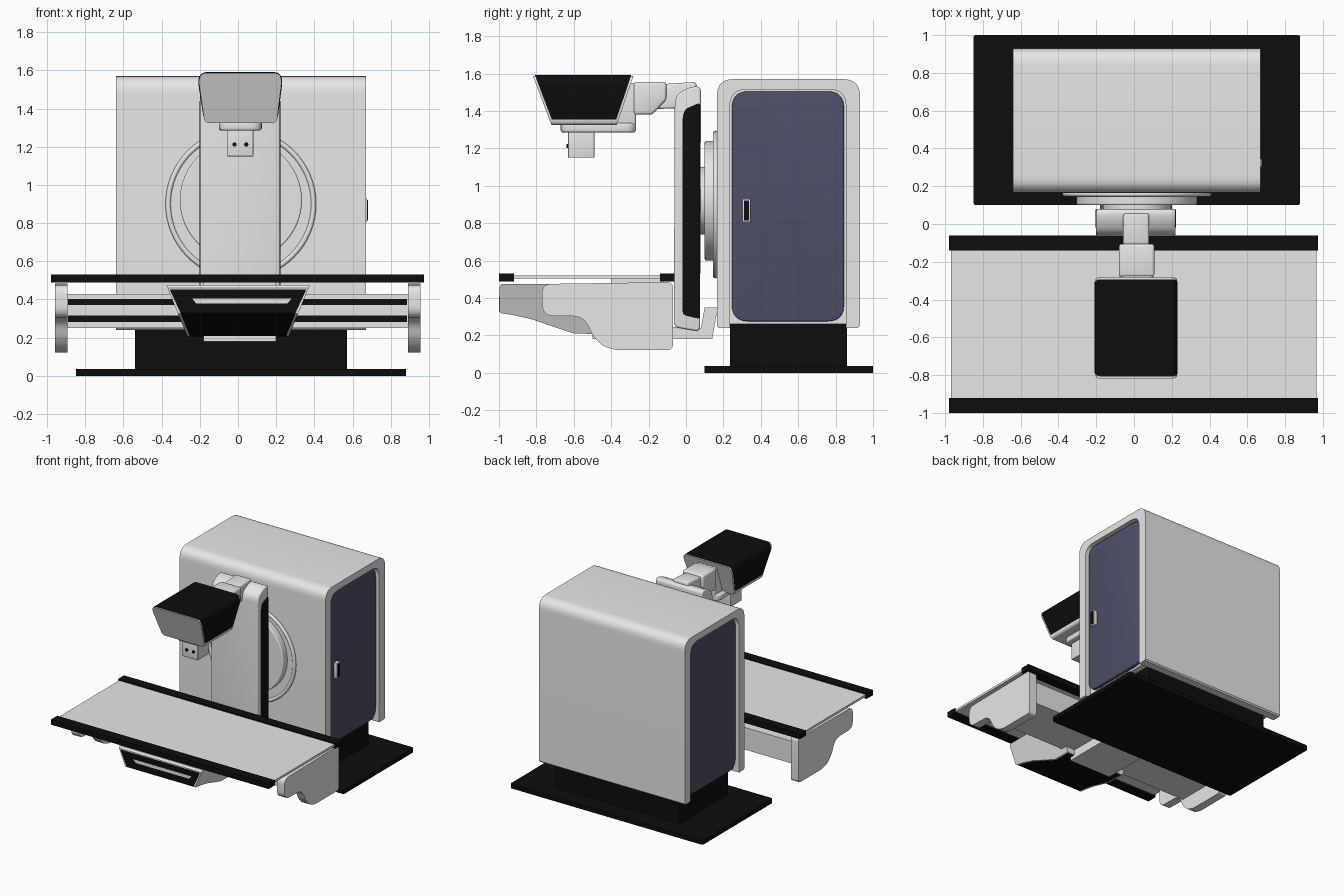
import bpy, bmesh, math
from mathutils import Vector

cube = bpy.data.objects.get("Cube")
if cube:
    bpy.data.objects.remove(cube, do_unlink=True)


def material(name, rgb):
    m = bpy.data.materials.new(name)
    m.use_nodes = True
    m.diffuse_color = (*rgb, 1)
    m.node_tree.nodes["Principled BSDF"].inputs["Base Color"].default_value = (*rgb, 1)
    return m


LIGHT = material("light grey", (0.8, 0.8, 0.8))
BLACK = material("black", (0.004, 0.004, 0.004))
BLUE = material("slate blue", (0.08, 0.08, 0.14))


def fillet(pts, r, steps=5):
    """Round every corner of a closed 2D outline."""
    out = []
    for i, p in enumerate(pts):
        p, a, b = Vector(p), Vector(pts[i - 1]), Vector(pts[(i + 1) % len(pts)])
        s = p + (a - p).normalized() * min(r, (a - p).length * 0.49)
        e = p + (b - p).normalized() * min(r, (b - p).length * 0.49)
        for k in range(steps + 1):
            t = k / steps
            out.append(s * (1 - t) ** 2 + p * 2 * t * (1 - t) + e * t * t)
    return out


def rect(a0, a1, b0, b1):
    return [(a0, b0), (a1, b0), (a1, b1), (a0, b1)]


def finish(name, bm, mats):
    bmesh.ops.recalc_face_normals(bm, faces=bm.faces)
    mesh = bpy.data.meshes.new(name)
    bm.to_mesh(mesh)
    bm.free()
    ob = bpy.data.objects.new(name, mesh)
    bpy.context.collection.objects.link(ob)
    for m in mats:
        mesh.materials.append(m)
    bpy.ops.object.select_all(action="DESELECT")
    ob.select_set(True)
    bpy.context.view_layer.objects.active = ob
    bpy.ops.object.shade_smooth_by_angle(angle=math.radians(35))
    return ob


def prism(name, axis, pts, lo, hi, mat, r=0, bevel=0, warp=None, paint=None, inset=0):
    """Extrude a 2D outline along an axis; paint picks faces for the black slot."""
    place = {"x": lambda p, d: (d, p[0], p[1]),
             "y": lambda p, d: (p[0], d, p[1]),
             "z": lambda p, d: (p[0], p[1], d)}[axis]
    outline = fillet(pts, r) if r else pts
    bm = bmesh.new()
    ends = [[bm.verts.new(place(p, d)) for p in outline] for d in (lo, hi)]
    caps = [bm.faces.new(e) for e in ends]
    n = len(outline)
    for i in range(n):
        j = (i + 1) % n
        bm.faces.new((ends[0][i], ends[0][j], ends[1][j], ends[1][i]))
    if warp:
        for v in bm.verts:
            v.co = warp(v.co)
    bmesh.ops.recalc_face_normals(bm, faces=bm.faces)
    if bevel:
        edges = bm.edges if not r else {e for c in caps for e in c.edges}
        bmesh.ops.bevel(bm, geom=list(edges), offset=bevel, segments=3,
                        profile=0.5, affect="EDGES", clamp_overlap=True)
    if paint:
        chosen = [f for f in bm.faces if paint(f.normal)]
        if inset:
            bmesh.ops.inset_region(bm, faces=chosen, thickness=inset)
        for f in chosen:
            f.material_index = 1
    return finish(name, bm, [mat, BLACK])


def box(name, x, y, z, mat, bevel=0):
    return prism(name, "x", rect(*y, *z), *x, mat, bevel=bevel)


def disc(name, cx, cz, radius, y0, y1, mat, bevel=0, n=64):
    pts = [(cx + radius * math.cos(2 * math.pi * i / n),
            cz + radius * math.sin(2 * math.pi * i / n)) for i in range(n)]
    ob = prism(name, "y", pts, y0, y1, mat)
    if bevel:
        m = ob.modifiers.new("rim", "BEVEL")
        m.width, m.segments = bevel, 3
    return ob


# Floor plate and pedestal
prism("base_plate", "z", rect(-0.85, 0.88, 0.1, 1.0), 0, 0.035, BLACK, r=0.015)
box("pedestal", (-0.54, 0.57), (0.235, 0.86), (0.03, 0.29), BLACK)

# Cabinet: an arched shell around a core, with a recessed door at each end
arch = fillet([(0.165, 0.24), (0.165, 1.57), (0.93, 1.57), (0.93, 0.24)], 0.09, 8)
hollow = fillet([(0.855, 0.24), (0.855, 1.515), (0.235, 1.515), (0.235, 0.24)], 0.09, 8)
k = 9  # points per rounded corner; the feet stay nearly square
arch = [(0.165, 0.25), (0.175, 0.24)][::-1] + arch[k:3 * k] + [(0.93, 0.25), (0.92, 0.24)]
hollow = [(0.855, 0.24)] + hollow[k:3 * k] + [(0.235, 0.24)]
prism("cabinet_shell", "x", arch + hollow, -0.64, 0.67, LIGHT)
box("cabinet_core", (-0.59, 0.62), (0.2, 0.9), (0.26, 1.54), LIGHT)
for side, lo, hi in (("right", -0.62, -0.58), ("left", 0.61, 0.65)):
    prism(side + "_door", "x", rect(0.245, 0.845, 0.275, 1.505), lo, hi, BLUE, r=0.09, bevel=0.008)
box("door_handle_frame", (0.64, 0.677), (0.302, 0.345), (0.805, 0.93), LIGHT, 0.003)
box("door_handle_grip", (0.67, 0.68), (0.309, 0.338), (0.815, 0.92), BLACK)

# Rotating bearing on the cabinet front
disc("bearing_flange", 0.015, 0.9, 0.39, 0.155, 0.18, LIGHT)
bpy.ops.mesh.primitive_torus_add(location=(0.015, 0.158, 0.9), rotation=(math.pi / 2, 0, 0),
                                 major_radius=0.381, minor_radius=0.014,
                                 major_segments=64, minor_segments=12)
ring = bpy.context.object
ring.name = "bearing_ring"
ring.data.materials.append(LIGHT)
bpy.ops.object.shade_smooth()
disc("bearing_disc", 0.015, 0.92, 0.32, 0.1, 0.17, LIGHT, 0.008)
disc("bearing_hub", 0.015, 0.92, 0.18, 0.06, 0.11, LIGHT)

# Upright column with black side plates
column = [(-0.065, 0.245), (0.075, 0.22), (0.08, 1.53), (0.03, 1.53), (-0.035, 1.5), (-0.06, 1.46)]
prism("column", "x", column, -0.2, 0.22, LIGHT, r=0.03, bevel=0.012)
plate = [(-0.018, 0.31), (0.076, 0.287), (0.076, 1.445), (-0.005, 1.41), (-0.018, 1.37)]
for side, lo, hi in (("right", -0.203, -0.196), ("left", 0.216, 0.223)):
    prism(side + "_column_plate", "x", plate, lo, hi, BLACK, r=0.02)

# Swivel arm carrying the head
prism("arm_link", "x", [(-0.176, 1.41), (-0.107, 1.545), (0.055, 1.555), (0.055, 1.417)],
      -0.057, 0.08, LIGHT, bevel=0.012)
prism("arm_barrel", "x", [(-0.28, 1.38), (-0.18, 1.38), (-0.105, 1.46), (-0.105, 1.555), (-0.28, 1.555)],
      -0.08, 0.108, LIGHT, bevel=0.015)
box("head_post", (-0.07, 0.1), (-0.45, -0.268), (1.285, 1.55), LIGHT, 0.012)


# Head: tapered block wrapped in a black cover
def taper(end_gap):
    def warp(c):
        drop = 1.59 - c.z
        y = -0.82 + drop * 0.38 + end_gap if c.y < -0.55 else -0.28 - drop * 0.34 - end_gap
        return Vector((c.x, y, c.z))
    return warp


def head_outline(grow, bottom):
    return [(-0.175 - grow, bottom), (0.203 + grow, bottom), (0.23 + grow, 1.55),
            (0.215, 1.587 + grow), (-0.19, 1.587 + grow), (-0.207 - grow, 1.55)]


prism("head_body", "y", head_outline(0, 1.325), -0.8, -0.3, LIGHT, r=0.025, warp=taper(0))
prism("head_cover", "y", head_outline(0.004, 1.342), -0.8, -0.3, BLACK, r=0.025, warp=taper(0.013))
prism("head_mount", "z", rect(-0.1, 0.125, -0.67, -0.268), 1.285, 1.335, LIGHT, r=0.06, bevel=0.012)
box("beam_limiter", (-0.058, 0.08), (-0.63, -0.49), (1.15, 1.3), LIGHT, 0.004)
for i, x in enumerate((-0.018, 0.043)):
    disc(f"limiter_knob_{i}", x, 1.212, 0.011, -0.638, -0.62, BLACK, n=16)

# Table top with black rails
box("table_top", (-0.97, 0.965), (-0.96, -0.1), (0.503, 0.521), LIGHT)
for name, y in (("front_rail", (-1.0, -0.92)), ("rear_rail", (-0.14, -0.062))):
    box(name, (-0.98, 0.975), y, (0.488, 0.53), BLACK)

# Curved end brackets and cross beam under the table
bracket = [(-0.77, 0.45), (-0.745, 0.475), (-0.07, 0.485), (-0.07, 0.122), (-0.38, 0.122), (-0.45, 0.145),
           (-0.5, 0.2), (-0.53, 0.27), (-0.575, 0.302), (-0.74, 0.305), (-0.77, 0.34)]
for side, lo, hi in (("right", -0.96, -0.893), ("left", 0.89, 0.957)):
    prism(side + "_table_bracket", "x", bracket, lo, hi, LIGHT, r=0.03)
box("cross_beam", (-0.895, 0.893), (-0.5, -0.1), (0.25, 0.43), LIGHT)
for i, z in enumerate(((0.37, 0.403), (0.283, 0.315))):
    box(f"beam_stripe_{i}", (-0.89, 0.885), (-0.504, -0.496), z, BLACK)
box("table_support", (-0.18, 0.2), (-0.4, -0.12), (0.4, 0.505), LIGHT)

# Foot bracket joining table and cabinet
prism("foot_bracket", "x", [(-0.5, 0.18), (0.14, 0.18), (0.17, 0.35), (0.1, 0.35), (0.08, 0.24), (-0.5, 0.26)],
      -0.18, 0.2, LIGHT)


# Control tray: flared light shell, black front and underside
def flare(c):
    return Vector((math.copysign(0.265 + (c.z - 0.205) * 0.41, c.x), c.y, c.z))


tray = [(-0.998, 0.46), (-0.985, 0.475), (-0.45, 0.475), (-0.45, 0.207), (-0.6, 0.21), (-0.72, 0.25),
        (-0.82, 0.285), (-0.92, 0.308), (-0.985, 0.318), (-0.998, 0.325)]
prism("control_tray", "x", tray, -0.3, 0.3, LIGHT, warp=flare, inset=0.014,
      paint=lambda n: abs(n.x) < 0.6 and n.z < 0.5 and n.y < 0.5)
prism("tray_grip_slot", "y", [(-0.22, 0.38), (0.26, 0.38), (0.28, 0.405), (-0.24, 0.405)],
      -1.0, -0.994, LIGHT)
